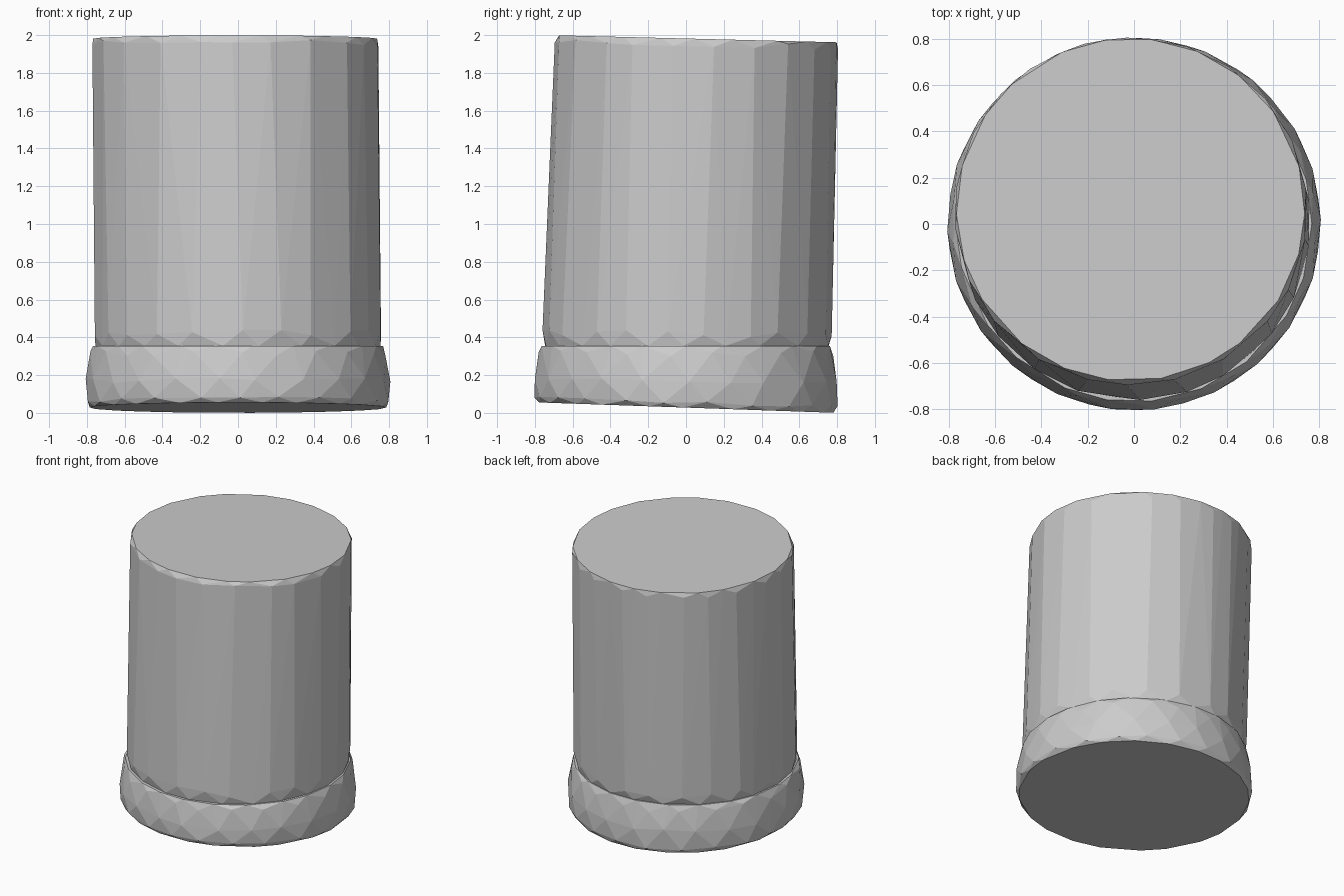
import bpy, bmesh, math, random

cube = bpy.data.objects.get("Cube")
if cube:
    bpy.data.objects.remove(cube, do_unlink=True)

random.seed(4)
SIDES = 22

grey = bpy.data.materials.new("plain grey")
grey.use_nodes = True
colour = (0.6, 0.6, 0.6, 1)
grey.diffuse_color = colour
grey.node_tree.nodes["Principled BSDF"].inputs["Base Color"].default_value = colour


def ring(z, rx, ry, cx=0, cy=0, slope=0, turn=0, rough=0):
    """Slightly irregular ring of points, tilted along y by slope."""
    points = []
    for i in range(SIDES):
        a = math.tau * (i + turn + random.uniform(-0.15, 0.15)) / SIDES
        x, y = cx + rx * math.cos(a), cy + ry * math.sin(a)
        points.append((x, y, z + slope * y + random.uniform(-rough, rough)))
    return points


def faceted_hull(name, rings):
    """Wrap rings of points in a flat-shaded convex skin."""
    bm = bmesh.new()
    for points in rings:
        for p in points:
            bm.verts.new(p)
    hull = bmesh.ops.convex_hull(bm, input=bm.verts)
    loose = set(hull["geom_interior"]) | set(hull["geom_unused"])
    bmesh.ops.delete(bm, geom=[v for v in loose if isinstance(v, bmesh.types.BMVert)],
                     context="VERTS")
    bmesh.ops.recalc_face_normals(bm, faces=bm.faces)
    mesh = bpy.data.meshes.new(name)
    bm.to_mesh(mesh)
    bm.free()
    mesh.materials.append(grey)
    obj = bpy.data.objects.new(name, mesh)
    bpy.context.collection.objects.link(obj)


# Tall leaning drum with softened rims
faceted_hull("drum", [
    ring(0.355, 0.755, 0.755, 0, 0.005),
    ring(0.42, 0.762, 0.766, 0, 0.006, turn=0.5, rough=0.02),
    ring(1.95, 0.762, 0.75, -0.013, 0.055, slope=-0.02, turn=0.5, rough=0.015),
    ring(1.982, 0.752, 0.74, -0.015, 0.062, slope=-0.025),
])

# Bulging foot collar with a sloping underside
faceted_hull("foot_collar", [
    ring(0.028, 0.785, 0.785, slope=-0.035),
    ring(0.055, 0.803, 0.803, slope=-0.03, turn=0.5, rough=0.008),
    ring(0.17, 0.807, 0.805, rough=0.015),
    ring(0.31, 0.785, 0.78, turn=0.5, rough=0.02),
    ring(0.355, 0.768, 0.768),
])
